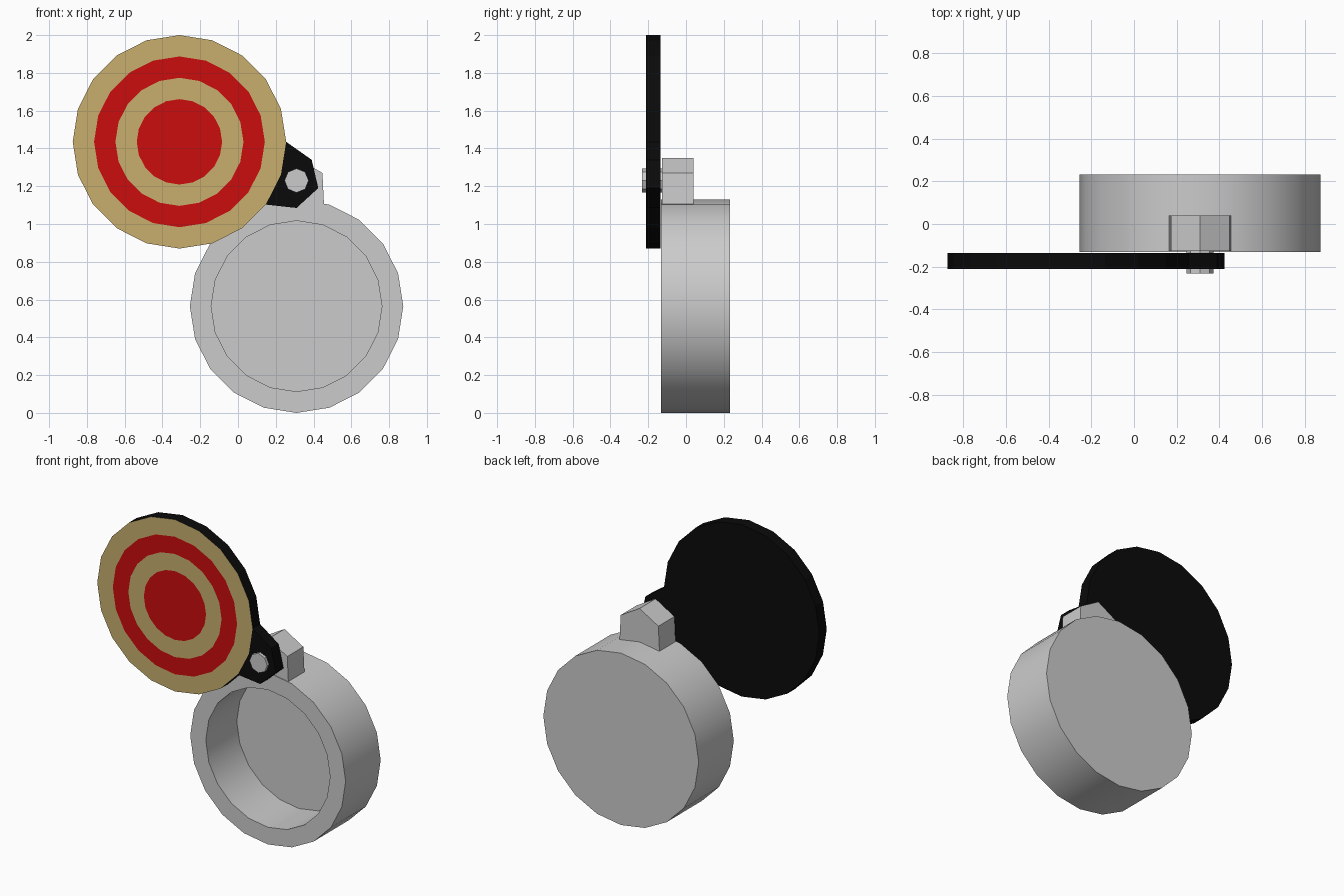
import bpy, bmesh
from math import cos, sin, pi, radians

if "Cube" in bpy.data.objects:
    bpy.data.objects.remove(bpy.data.objects["Cube"])


def material(name, rgb):
    mat = bpy.data.materials.new(name)
    mat.diffuse_color = (*rgb, 1)
    mat.use_nodes = True
    mat.node_tree.nodes["Principled BSDF"].inputs["Base Color"].default_value = mat.diffuse_color
    return mat


def circle(bm, cx, cz, r, y, n=20):
    return [bm.verts.new((cx + r * cos(2 * pi * i / n), y, cz + r * sin(2 * pi * i / n)))
            for i in range(n)]


def bridge(bm, a, b, index=0):
    n = len(a)
    for i in range(n):
        j = (i + 1) % n
        bm.faces.new((a[i], a[j], b[j], b[i])).material_index = index


def finish(bm, name, mats=()):
    bmesh.ops.recalc_face_normals(bm, faces=bm.faces[:])
    mesh = bpy.data.meshes.new(name)
    bm.to_mesh(mesh)
    bm.free()
    for m in mats:
        mesh.materials.append(m)
    obj = bpy.data.objects.new(name, mesh)
    bpy.context.collection.objects.link(obj)
    return obj


def smooth(obj):
    bpy.ops.object.select_all(action='DESELECT')
    obj.select_set(True)
    bpy.context.view_layer.objects.active = obj
    bpy.ops.object.shade_smooth_by_angle(angle=radians(30))


def prism(name, points, y0, y1):
    bm = bmesh.new()
    front, back = ([bm.verts.new((x, y, z)) for x, z in points] for y in (y0, y1))
    bridge(bm, front, back)
    bm.faces.new(front)
    bm.faces.new(back)
    return finish(bm, name)


black = material("black", (0.003, 0.003, 0.003))
tan = material("tan", (0.58, 0.43, 0.155))
red = material("red", (0.6, 0.004, 0.004))

# Round hollow case, open at the front
bm = bmesh.new()
rings = [circle(bm, 0.31, 0.565, r, y) for r, y in
         ((0.452, 0.19), (0.452, -0.132), (0.565, -0.132), (0.565, 0.232))]
for a, b in zip(rings, rings[1:]):
    bridge(bm, a, b)
bm.faces.new(rings[0])
bm.faces.new(rings[-1])
smooth(finish(bm, "case"))

# Swivel lid: painted target rings plus a hinge tab, one closed slab
Y_FRONT, Y_BACK = -0.212, -0.135
bm = bmesh.new()
rings = [circle(bm, -0.31, 1.435, r, Y_FRONT) for r in (0.565, 0.452, 0.339, 0.226)]
for i, (a, b) in enumerate(zip(rings, rings[1:])):
    bridge(bm, a, b, 1 + i % 2)
bm.faces.new(rings[-1]).material_index = 2
disc = rings[0]
tab = [bm.verts.new((x, Y_FRONT, z)) for x, z in ((0.31, 1.085), (0.425, 1.19), (0.39, 1.34))]
bm.faces.new([disc[0], disc[19], disc[18]] + tab)
outline = disc[:19] + tab
back = [bm.verts.new((v.co.x, Y_BACK, v.co.z)) for v in outline]
bridge(bm, outline, back)
bm.faces.new(back)
finish(bm, "lid", (black, tan, red))

# Hinge block on top of the case
prism("hinge_block", [(0.165, 1.06), (0.455, 1.06), (0.455, 1.105), (0.447, 1.27),
                      (0.31, 1.35), (0.173, 1.27), (0.165, 1.105)], -0.127, 0.04)

# Eight-sided hinge pin through the tab
prism("hinge_pin", [(0.31 + 0.064 * cos(i * pi / 4), 1.23 + 0.064 * sin(i * pi / 4))
                    for i in range(8)], -0.232, -0.12)
